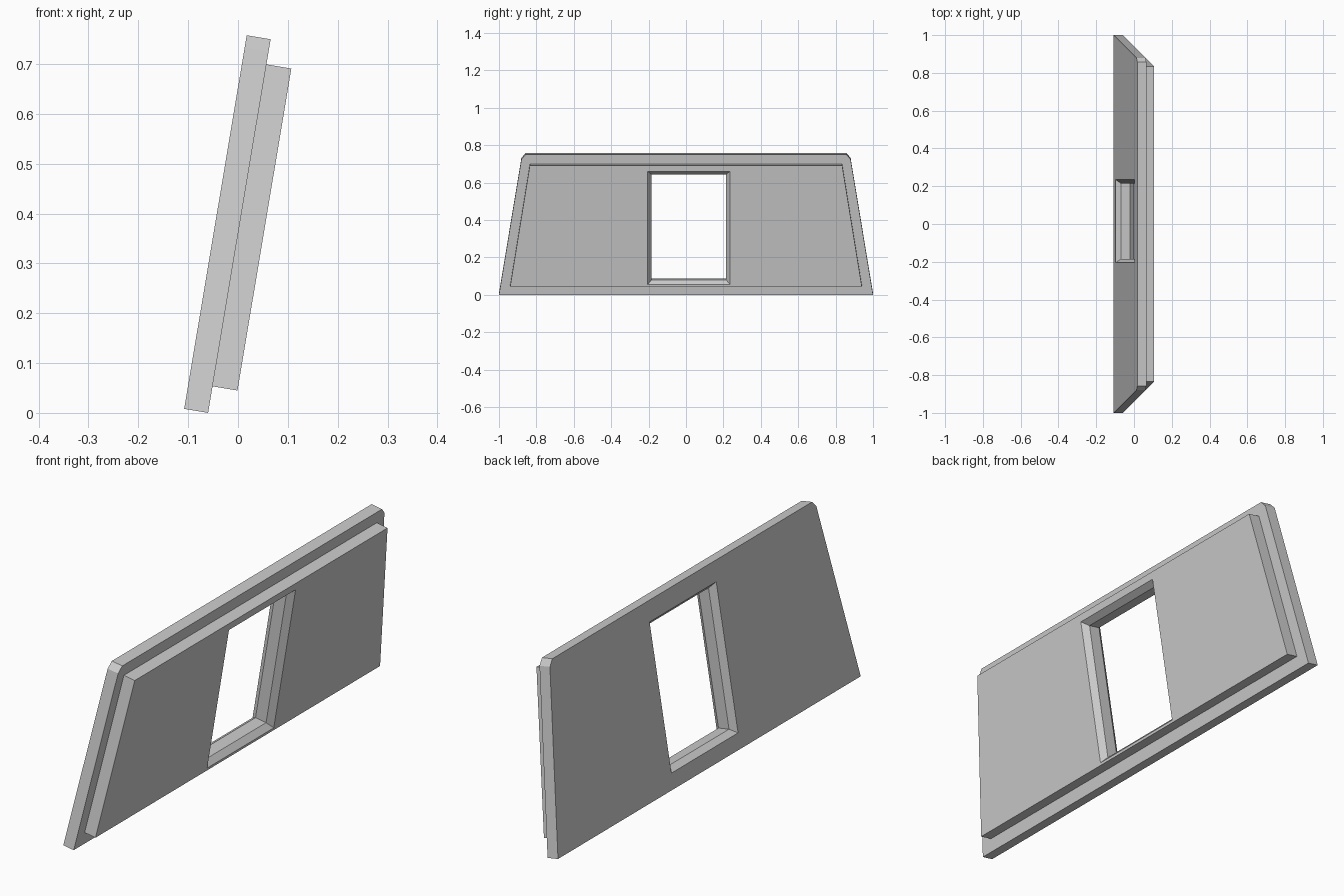
import bpy, bmesh, math
from mathutils import Matrix, Vector

if "Cube" in bpy.data.objects:
    bpy.data.objects.remove(bpy.data.objects["Cube"], do_unlink=True)

TILT = math.radians(9.5)
OUTER, TOTAL = 0.0487, 0.0994   # depth of outer slab, and of both slabs

# Panel frame: across = world y, up = leaning slope, depth = panel normal
across = Vector((0, 1, 0))
up = Vector((math.sin(TILT), 0, math.cos(TILT)))
normal = across.cross(up)
origin = Vector((-0.108, 0, OUTER * math.sin(TILT)))
FRAME = Matrix.Translation(origin) @ Matrix((across, up, normal)).transposed().to_4x4()

grey = bpy.data.materials.new("panel_grey")
grey.use_nodes = True
COLOUR = (0.6, 0.6, 0.6, 1)
grey.diffuse_color = COLOUR
grey.node_tree.nodes["Principled BSDF"].inputs["Base Color"].default_value = COLOUR


def loft(name, sections):
    """Solid through matching (outline, depth) sections."""
    bm = bmesh.new()
    rings = [[bm.verts.new((a, u, d)) for a, u in outline] for outline, d in sections]
    for low, high in zip(rings, rings[1:]):
        for i in range(len(low)):
            j = (i + 1) % len(low)
            bm.faces.new((low[i], low[j], high[j], high[i]))
    bm.faces.new(rings[0][::-1])
    bm.faces.new(rings[-1])
    bmesh.ops.recalc_face_normals(bm, faces=bm.faces)
    mesh = bpy.data.meshes.new(name)
    bm.to_mesh(mesh)
    bm.free()
    mesh.materials.append(grey)
    obj = bpy.data.objects.new(name, mesh)
    obj.matrix_world = FRAME
    bpy.context.collection.objects.link(obj)
    return obj


def mirrored(half):
    return half + [(-a, u) for a, u in reversed(half)]


def opening(inset):
    left, right, low, high = -0.205 + inset, 0.235 - inset, 0.065 + inset, 0.678 - inset
    return [(left, low), (right, low), (right, high), (left, high)]


# Slabs: clipped top corners on the outer one, plain trapezoid on the raised one
outer_slab = loft("outer_slab", [(mirrored([(1, 0), (0.88, 0.735), (0.858, 0.76)]), d)
                                 for d in (0, OUTER)])
raised_slab = loft("raised_slab", [(mirrored([(0.94, 0.054), (0.835, 0.709)]), d)
                                   for d in (OUTER, TOTAL)])

# Window cutter: flared at both faces, straight in the middle
EDGE, FLARE = 0.02, 0.025
cutter = loft("window_cutter", [
    (opening(0), -EDGE), (opening(0), 0), (opening(EDGE), FLARE),
    (opening(EDGE), TOTAL - FLARE), (opening(0), TOTAL), (opening(0), TOTAL + EDGE)])
cutter.hide_render = True

for slab in (outer_slab, raised_slab):
    cut = slab.modifiers.new("window", 'BOOLEAN')
    cut.operation = 'DIFFERENCE'
    cut.solver = 'EXACT'
    cut.object = cutter
    bpy.context.view_layer.objects.active = slab
    bpy.ops.object.modifier_apply(modifier=cut.name)
bpy.data.objects.remove(cutter, do_unlink=True)
